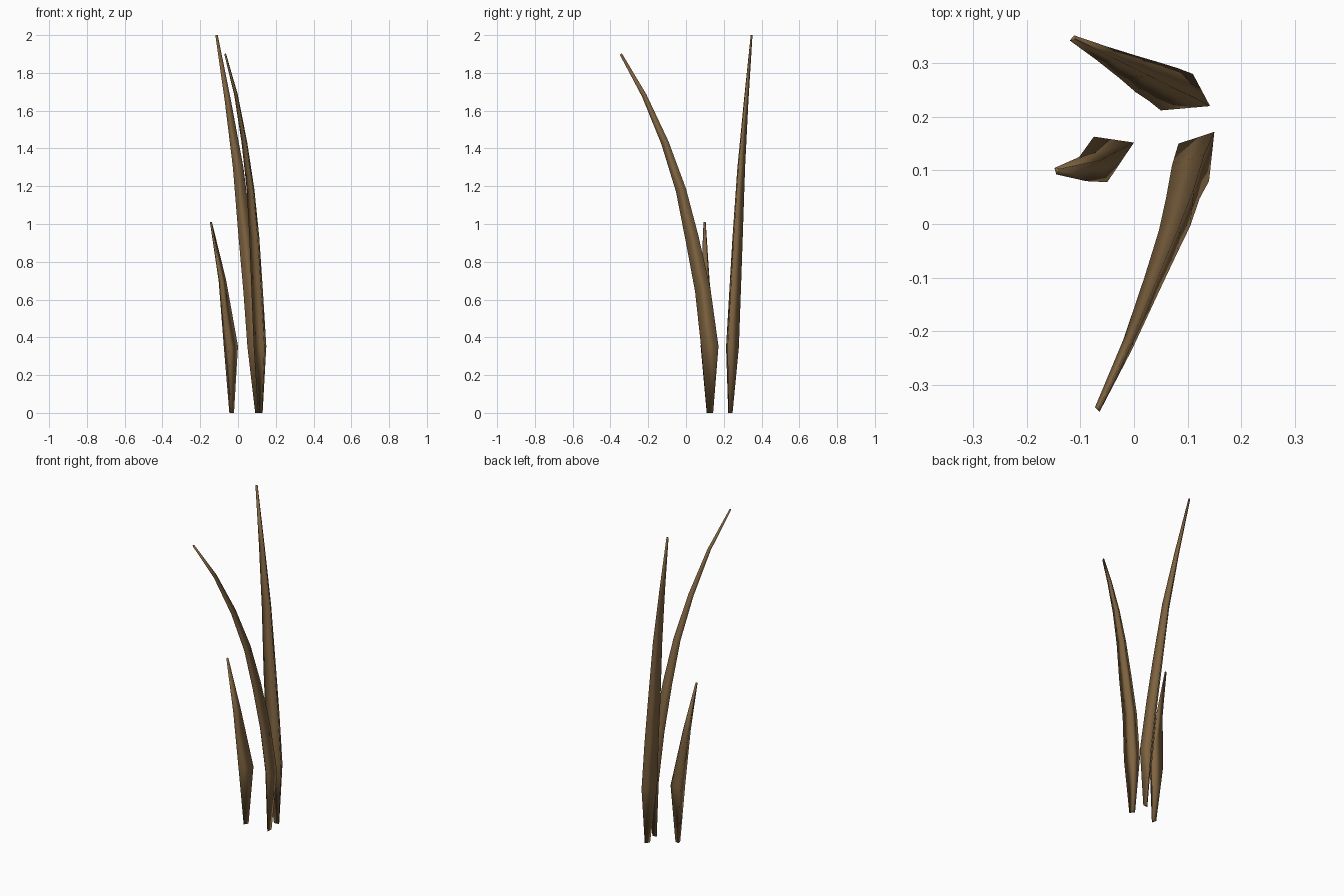
import bpy
import bmesh
from mathutils import Vector

cube = bpy.data.objects.get("Cube")
if cube:
    bpy.data.objects.remove(cube, do_unlink=True)

# One dry brown for every blade
brown = bpy.data.materials.new("dry_brown")
brown.use_nodes = True
colour = (0.21, 0.125, 0.052, 1)
brown.diffuse_color = colour
bsdf = next(n for n in brown.node_tree.nodes if n.type == "BSDF_PRINCIPLED")
bsdf.inputs["Base Color"].default_value = colour
bsdf.inputs["Roughness"].default_value = 0.9


def blade(name, section, path):
    """Sweep a three-sided section along a path of (x, y, z, scale)."""
    bm = bmesh.new()
    centres = [Vector(p[:3]) for p in path]
    last = len(path) - 1
    rings = []
    for i, centre in enumerate(centres):
        tangent = centres[min(i + 1, last)] - centres[max(i - 1, 0)]
        if i == 0:
            tangent = Vector((0, 0, 1))
        turn = Vector((0, 0, 1)).rotation_difference(tangent)
        rings.append([bm.verts.new(centre + turn @ (Vector((x, y, 0)) * path[i][3]))
                      for x, y in section])
    n = len(section)
    for low, high in zip(rings, rings[1:]):
        for k in range(n):
            j = (k + 1) % n
            bm.faces.new((low[k], low[j], high[j], high[k]))
    # Close the root and the tip
    bm.faces.new(rings[0][::-1])
    bm.faces.new(rings[-1])
    bmesh.ops.recalc_face_normals(bm, faces=bm.faces)
    # Shade softly around the blade
    for face in bm.faces:
        face.smooth = True
    mesh = bpy.data.meshes.new(name)
    bm.to_mesh(mesh)
    bm.free()
    mesh.materials.append(brown)
    bpy.context.collection.objects.link(bpy.data.objects.new(name, mesh))


# Long blade arching forward
blade("arching_blade",
      [(0.026, 0.038), (-0.041, 0.016), (0.016, -0.054)],
      [(0.121, 0.130, 0.0, 0.36), (0.124, 0.134, 0.35, 1.0),
       (0.108, 0.096, 0.65, 0.9), (0.092, 0.037, 0.93, 0.78),
       (0.071, -0.022, 1.18, 0.6), (0.037, -0.108, 1.43, 0.44),
       (-0.008, -0.219, 1.68, 0.28), (-0.067, -0.344, 1.9, 0.14)])

# Tall upright blade at the back
blade("tall_blade",
      [(0.042, -0.017), (0.010, 0.043), (-0.050, -0.025)],
      [(0.108, 0.232, 0.0, 0.34), (0.100, 0.237, 0.35, 1.0),
       (0.073, 0.252, 0.65, 0.9), (0.043, 0.266, 0.93, 0.8),
       (0.003, 0.287, 1.3, 0.6), (-0.052, 0.315, 1.65, 0.36),
       (-0.113, 0.346, 2.0, 0.14)])

# Short blade leaning to the right
blade("short_blade",
      [(0.042, 0.021), (-0.033, 0.032), (-0.008, -0.053)],
      [(-0.035, 0.127, 0.0, 0.33), (-0.042, 0.131, 0.35, 1.0),
       (-0.085, 0.108, 0.7, 0.53), (-0.144, 0.100, 1.01, 0.14)])
